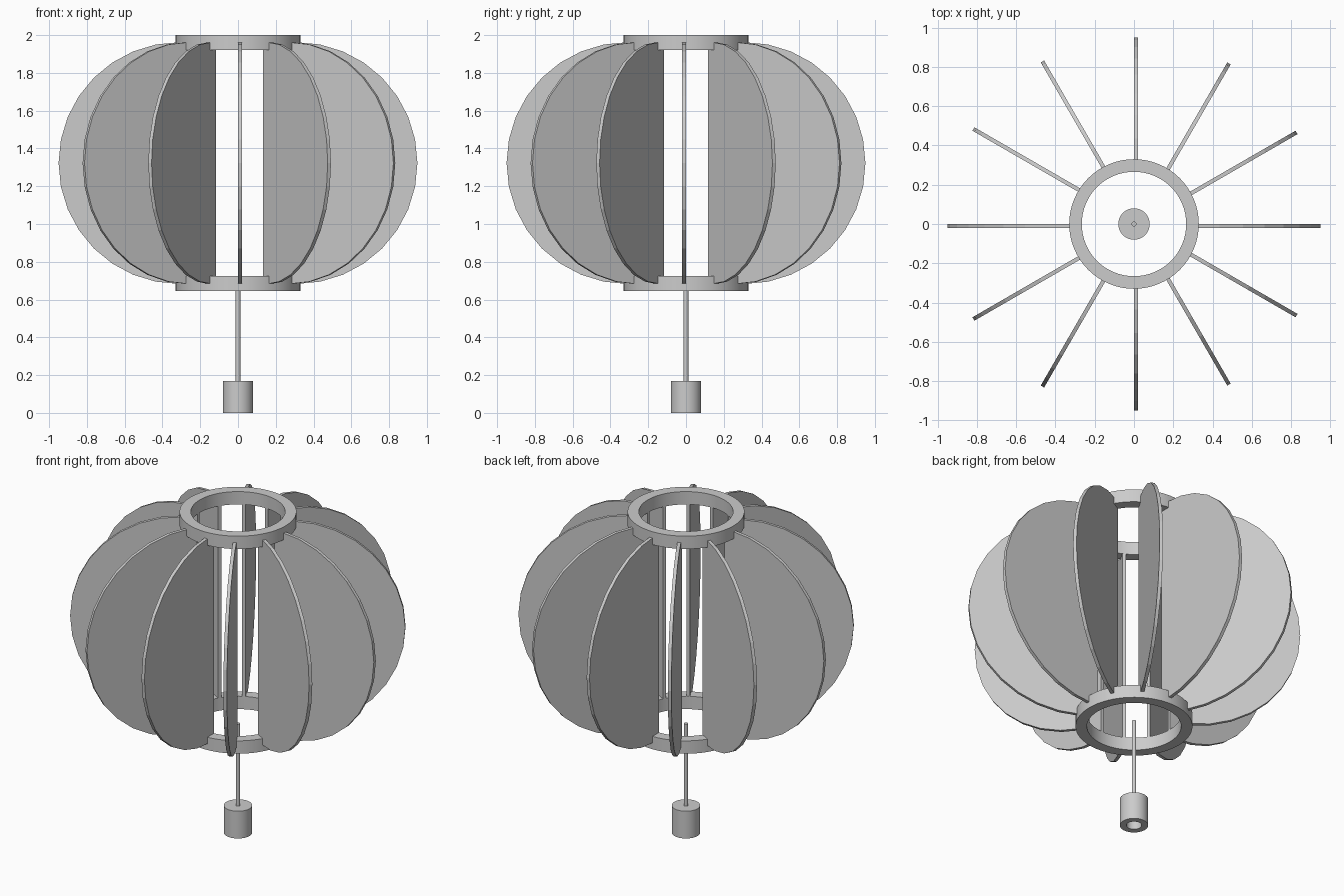
import bpy, bmesh, math
from mathutils import Matrix, Vector

cube = bpy.data.objects.get("Cube")
if cube:
    bpy.data.objects.remove(cube, do_unlink=True)

grey = bpy.data.materials.new("plain grey")
grey.use_nodes = True
colour = (0.6, 0.6, 0.6, 1)
grey.diffuse_color = colour
grey.node_tree.nodes["Principled BSDF"].inputs["Base Color"].default_value = colour

INNER, OUTER = 0.266, 0.33
MID_Z = 1.3225
FIN_R = 0.64
FIN_REACH = 0.95
FIN_THICK = 0.02


def finish(name, bm, smooth=False):
    bmesh.ops.recalc_face_normals(bm, faces=bm.faces)
    mesh = bpy.data.meshes.new(name)
    bm.to_mesh(mesh)
    bm.free()
    mesh.materials.append(grey)
    obj = bpy.data.objects.new(name, mesh)
    bpy.context.collection.objects.link(obj)
    if smooth:
        bpy.ops.object.select_all(action="DESELECT")
        obj.select_set(True)
        bpy.context.view_layer.objects.active = obj
        bpy.ops.object.shade_smooth_by_angle(angle=math.radians(30))
    return obj


def lathe(name, profile, steps, closed=True):
    """Revolve an (r, z) profile around the z axis."""
    bm = bmesh.new()
    verts = [bm.verts.new((r, 0, z)) for r, z in profile]
    pairs = list(zip(verts, verts[1:]))
    if closed:
        pairs.append((verts[-1], verts[0]))
    edges = [bm.edges.new(p) for p in pairs]
    bmesh.ops.spin(bm, geom=verts + edges, cent=(0, 0, 0), axis=(0, 0, 1),
                   angle=math.tau, steps=steps, use_duplicate=False)
    bmesh.ops.remove_doubles(bm, verts=bm.verts, dist=1e-4)
    return finish(name, bm, smooth=True)


# Top and bottom rings
for name, low in (("bottom_ring", 0.645), ("top_ring", 1.92)):
    high = low + 0.08
    lathe(name, [(INNER, low), (OUTER, low), (OUTER, high), (INNER, high)], 64)

# Twelve fins: opposite pairs share one plane, set to one side of the axis
SEGMENTS = 16
outline = [(INNER, MID_Z - FIN_R)]
for i in range(SEGMENTS + 1):
    a = math.pi * (i / SEGMENTS - 0.5)
    outline.append((FIN_REACH - FIN_R + FIN_R * math.cos(a), MID_Z + FIN_R * math.sin(a)))
outline.append((INNER, MID_Z + FIN_R))

for pair in range(6):
    turn = Matrix.Rotation(math.radians(30 * pair), 4, "Z")
    for side, label in ((1, "a"), (-1, "b")):
        bm = bmesh.new()
        face = bm.faces.new([bm.verts.new((side * r, 0, z)) for r, z in outline])
        grown = bmesh.ops.extrude_face_region(bm, geom=[face])
        moved = [g for g in grown["geom"] if isinstance(g, bmesh.types.BMVert)]
        bmesh.ops.translate(bm, verts=moved, vec=Vector((0, -FIN_THICK, 0)))
        bmesh.ops.transform(bm, matrix=turn, verts=bm.verts)
        finish(f"fin_{pair + 1}{label}", bm)

# Hanging rod and the hollow weight at its foot
lathe("rod", [(0, 0.04), (0.0125, 0.04), (0.0125, 0.68), (0, 0.68)], 24, closed=False)
lathe("weight", [(0, 0.13), (0.043, 0.13), (0.043, 0), (0.08, 0), (0.08, 0.17), (0, 0.17)],
      48, closed=False)
